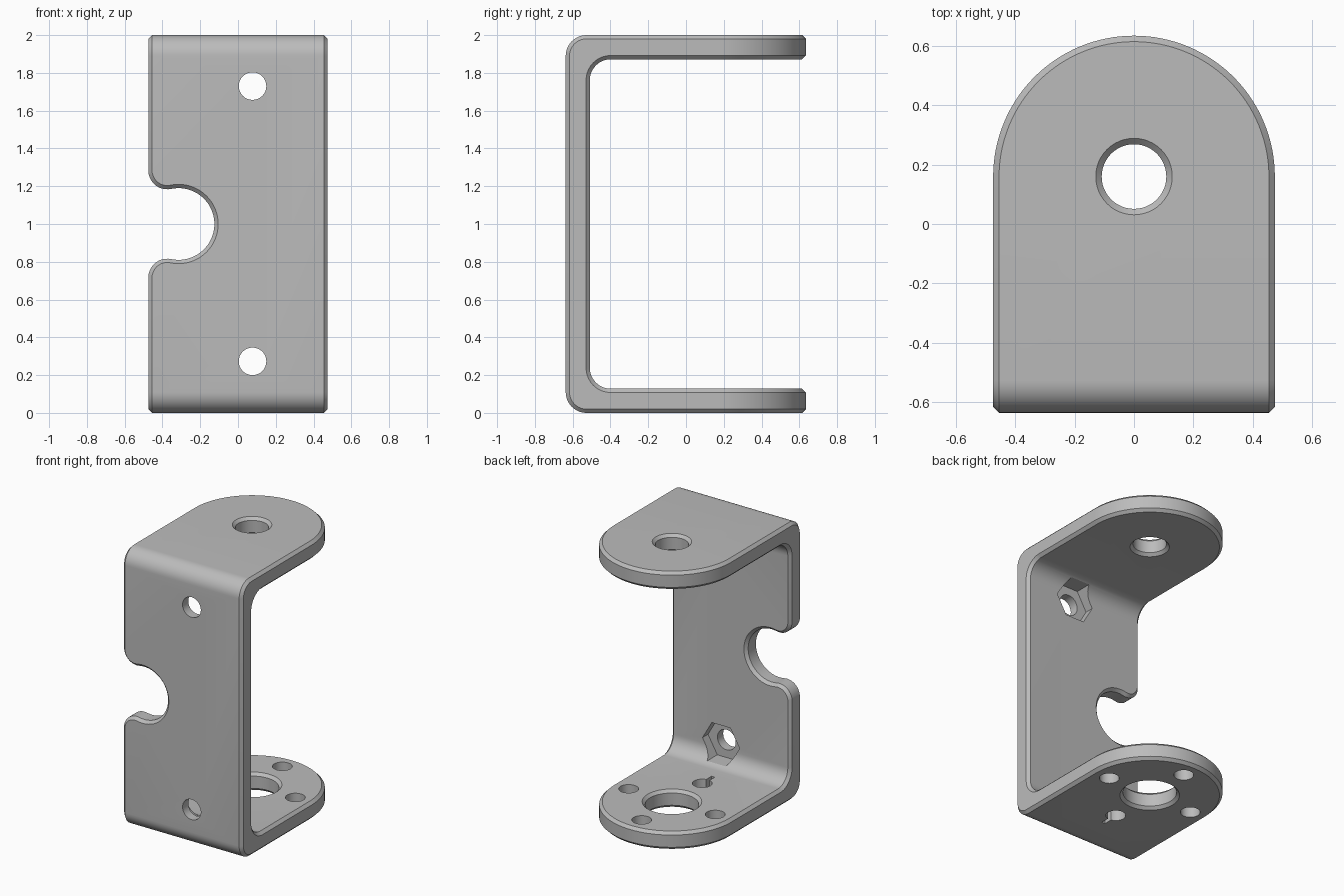
import bpy, bmesh
from math import sin, cos, pi, radians, atan2, tan
from mathutils import Vector

if "Cube" in bpy.data.objects:
    bpy.data.objects.remove(bpy.data.objects["Cube"])

W, FRONT, ARC_Y, T, CH = 0.475, -0.637, 0.16, 0.128, 0.02

grey = bpy.data.materials.new("plain grey")
grey.diffuse_color = (0.5, 0.5, 0.5, 1)
grey.use_nodes = True
grey.node_tree.nodes["Principled BSDF"].inputs["Base Color"].default_value = grey.diffuse_color


def arc(cx, cy, r, a0, a1, n):
    return [(cx + r * cos(radians(a0 + (a1 - a0) * i / n)),
             cy + r * sin(radians(a0 + (a1 - a0) * i / n))) for i in range(n + 1)]


def circle(cx, cy, r, n=48):
    return arc(cx, cy, r, 0, 360, n)[:-1]


def prism(name, pts, axis, lo, hi):
    """Extrude a 2D outline along an axis; the outline uses the other two axes in order."""
    place = {"x": lambda p, d: (d, p[0], p[1]),
             "y": lambda p, d: (p[0], d, p[1]),
             "z": lambda p, d: (p[0], p[1], d)}[axis]
    bm = bmesh.new()
    rings = [[bm.verts.new(place(p, d)) for p in pts] for d in (lo, hi)]
    bm.faces.new(rings[0])
    bm.faces.new(rings[1])
    n = len(pts)
    for i in range(n):
        j = (i + 1) % n
        bm.faces.new((rings[0][i], rings[0][j], rings[1][j], rings[1][i]))
    return finish(name, bm)


def lathe_z(name, cx, cy, profile, n=48):
    """Closed solid of revolution from (radius, z) pairs."""
    bm = bmesh.new()
    rings = [[bm.verts.new((x, y, z)) for x, y in circle(cx, cy, r, n)] for r, z in profile]
    bm.faces.new(rings[0])
    bm.faces.new(rings[-1])
    for a, b in zip(rings, rings[1:]):
        for i in range(n):
            j = (i + 1) % n
            bm.faces.new((a[i], a[j], b[j], b[i]))
    return finish(name, bm)


def finish(name, bm):
    bmesh.ops.recalc_face_normals(bm, faces=bm.faces)
    me = bpy.data.meshes.new(name)
    bm.to_mesh(me)
    bm.free()
    ob = bpy.data.objects.new(name, me)
    bpy.context.collection.objects.link(ob)
    me.materials.append(grey)
    return ob


def apply_all(ob):
    bpy.context.view_layer.update()
    me = bpy.data.meshes.new_from_object(ob.evaluated_get(bpy.context.evaluated_depsgraph_get()))
    ob.modifiers.clear()
    ob.data = me


def cut(ob, cutter):
    m = ob.modifiers.new("cut", "BOOLEAN")
    m.operation, m.solver, m.object = "DIFFERENCE", "EXACT", cutter
    apply_all(ob)
    bpy.data.objects.remove(cutter)


# Bracket block: round-backed footprint with softened top and bottom front edges
outline = [(-W, FRONT), (W, FRONT)] + arc(0, ARC_Y, W, 0, 180, 64)
bracket = prism("bracket", outline, "z", 0, 2)
bm = bmesh.new()
bm.from_mesh(bracket.data)
front_edges = [e for e in bm.edges
               if all(v.co.y < FRONT + 0.01 for v in e.verts)
               and abs(e.verts[0].co.z - e.verts[1].co.z) < 0.01]
bmesh.ops.bevel(bm, geom=front_edges, offset=0.11, segments=10, profile=0.5, affect="EDGES")
bm.to_mesh(bracket.data)
bm.free()

# Open channel between the two flanges, with rounded inner corners
R, wall = 0.11, FRONT + T
channel = ([(1, T)] + [(1, 2 - T)]
           + arc(wall + R, 2 - T - R, R, 90, 180, 10)
           + arc(wall + R, T + R, R, 180, 270, 10))
cut(bracket, prism("channel_cutter", channel, "x", -1, 1))

# Round side notch with flared lips
nx, nr, fr = -0.315, 0.19, 0.1
fx = -W + fr
dz = ((nr + fr) ** 2 - (fx - nx) ** 2) ** 0.5
a = atan2(dz, fx - nx) * 180 / pi
lip = arc(fx, 1 + dz, fr, a - 180, -168, 10) if a - 180 > -168 else []
run = 0.12
upper = lip + [(lip[-1][0] - run, lip[-1][1] + run / tan(radians(12)))]
lower = [(x, 2 - z) for x, z in reversed(upper)]
notch = lower + arc(nx, 1, nr, -a, a, 40)[1:-1] + upper
cut(bracket, prism("notch_cutter", notch, "y", -1, -0.3))

# Chamfer on every outer edge
bev = bracket.modifiers.new("chamfer", "BEVEL")
bev.width, bev.segments = CH, 1
bev.limit_method, bev.angle_limit = "ANGLE", radians(40)
bev.use_clamp_overlap = False
apply_all(bracket)

# Screw holes in the wall, each with a hexagonal nut pocket inside
for z in (0.273, 1.73):
    cut(bracket, prism("screw_cutter", circle(0.077, z, 0.073, 32), "y", -1, -0.3))
    cut(bracket, prism("nut_cutter", circle(0.077, z, 0.148, 6), "y", FRONT + 0.065, -0.3))

# Chamfered centre holes in the flanges
for r, z0, z1 in ((0.109, 2 - T, 2), (0.175, 0, T)):
    e = 0.03
    cut(bracket, lathe_z("bore_cutter", 0, ARC_Y,
                         [(r + CH + e, z0 - e), (r, z0 + CH), (r, z1 - CH), (r + CH + e, z1 + e)]))

# Four small mounting holes around the lower bore, and a key slot on the front one
for k in range(4):
    x, y = 0.345 * cos(k * pi / 2), ARC_Y + 0.345 * sin(k * pi / 2)
    cut(bracket, prism("mount_cutter", circle(x, y, 0.065, 32), "z", -0.1, 0.3))
sy = ARC_Y - 0.345
cut(bracket, prism("slot_cutter", [(-0.013, sy - 0.125), (0.013, sy - 0.125),
                                   (0.013, sy), (-0.013, sy)], "z", -0.1, 0.3))

bpy.context.view_layer.objects.active = bracket
bracket.select_set(True)
bpy.ops.object.shade_smooth_by_angle(angle=radians(30))
